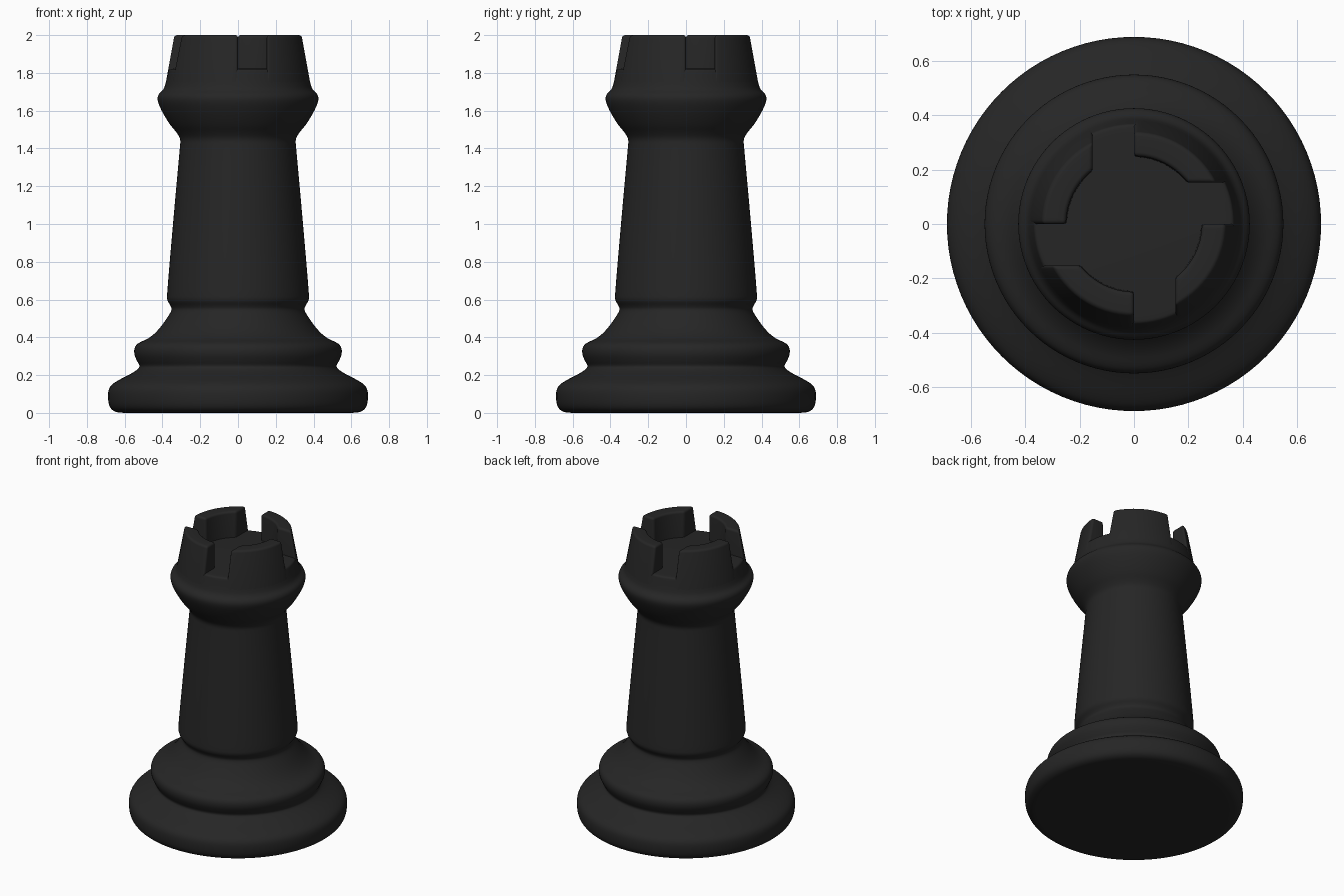
import bpy, bmesh, math

if "Cube" in bpy.data.objects:
    bpy.data.objects.remove(bpy.data.objects["Cube"])

black = bpy.data.materials.new("matte black")
black.diffuse_color = (0.019, 0.019, 0.019, 1)
black.use_nodes = True
black.node_tree.nodes["Principled BSDF"].inputs["Base Color"].default_value = black.diffuse_color


def finish(bm, name, angle):
    """Turn a bmesh into a smooth-shaded object."""
    bmesh.ops.recalc_face_normals(bm, faces=bm.faces)
    mesh = bpy.data.meshes.new(name)
    bm.to_mesh(mesh)
    bm.free()
    mesh.materials.append(black)
    ob = bpy.data.objects.new(name, mesh)
    bpy.context.collection.objects.link(ob)
    bpy.ops.object.select_all(action='DESELECT')
    ob.select_set(True)
    bpy.context.view_layer.objects.active = ob
    bpy.ops.object.shade_smooth_by_angle(angle=math.radians(angle))
    return ob


def soften(points):
    """Corner-cutting pass that keeps the end points."""
    out = [points[0]]
    for (r0, z0), (r1, z1) in zip(points, points[1:]):
        out += [(r0 * .75 + r1 * .25, z0 * .75 + z1 * .25),
                (r0 * .25 + r1 * .75, z0 * .25 + z1 * .75)]
    return out + [points[-1]]


# Turned body: (radius, height) from foot to tower floor
profile = [
    (.60, 0), (.65, .003), (.682, .03), (.69, .09), (.683, .135), (.65, .165),
    (.56, .21), (.525, .235), (.52, .25), (.535, .275), (.550, .31),
    (.549, .345), (.53, .37), (.47, .395), (.42, .44), (.37, .51),
    (.350, .545), (.355, .565), (.376, .595), (.376, .63), (.340, 1.05),
    (.307, 1.41), (.304, 1.45), (.325, 1.485), (.36, 1.525), (.40, 1.59),
    (.427, 1.65), (.424, 1.685), (.395, 1.71), (.384, 1.74),
    (.371, 1.80), (.366, 1.82), (.34, 1.822)]
FLOOR = 1.822
profile = [(0, 0)] + soften(soften(profile)) + [(0, FLOOR)]

bm = bmesh.new()
verts = [bm.verts.new((r, 0, z)) for r, z in profile]
edges = [bm.edges.new(pair) for pair in zip(verts, verts[1:])]
bmesh.ops.spin(bm, geom=verts + edges, axis=(0, 0, 1), cent=(0, 0, 0),
               angle=2 * math.pi, steps=96)
bmesh.ops.remove_doubles(bm, verts=bm.verts, dist=1e-5)
finish(bm, "turned_body", 50)

# Battlements: four wall blocks separated by straight offset slots
SLOT = .152
STEPS = 14
section = [(.245, 1.74), (.384, 1.74), (.337, 2.0), (.25, 2.0)]

for k in range(4):
    bm = bmesh.new()
    rings = []
    for i in range(STEPS + 1):
        ring = []
        for r, z in section:
            start = math.asin(SLOT / r)
            a = start + (math.pi / 2 - start) * i / STEPS + k * math.pi / 2
            ring.append(bm.verts.new((r * math.cos(a), r * math.sin(a), z)))
        rings.append(ring)
    for a, b in zip(rings, rings[1:]):
        for j in range(4):
            bm.faces.new((a[j], a[(j + 1) % 4], b[(j + 1) % 4], b[j]))
    bm.faces.new(rings[0])
    bm.faces.new(rings[-1])
    bmesh.ops.recalc_face_normals(bm, faces=bm.faces)
    # Round the exposed edges generously
    sharp = [e for e in bm.edges if e.calc_face_angle() > math.radians(40)
             and max(v.co.z for v in e.verts) > 1.8]
    bmesh.ops.bevel(bm, geom=sharp, offset=.03, offset_type='OFFSET',
                    segments=5, profile=.5, affect='EDGES', clamp_overlap=True)
    finish(bm, f"battlement_{k + 1}", 50)
